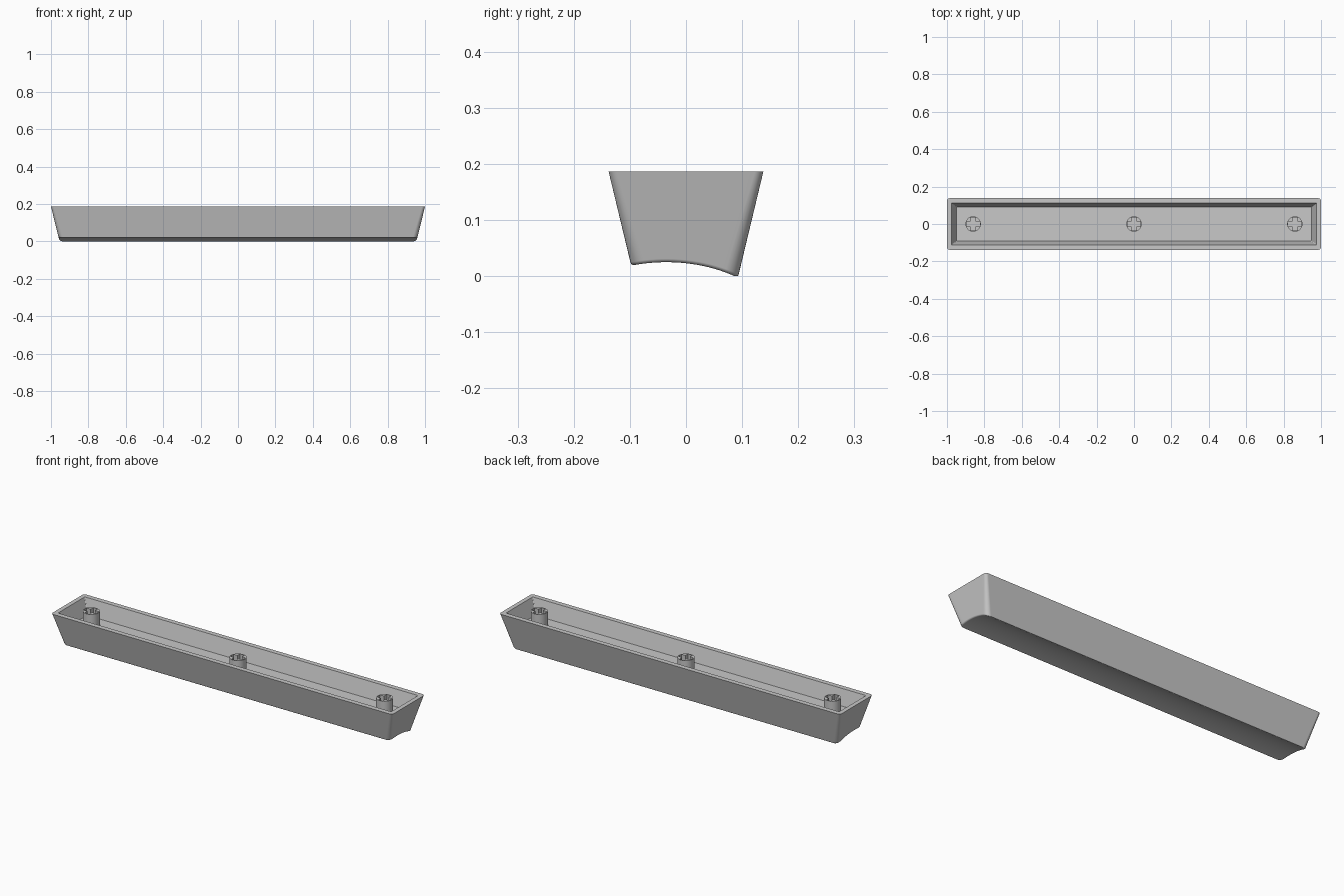
import bpy, bmesh
from math import sin, cos, pi

cube = bpy.data.objects.get("Cube")
if cube:
    bpy.data.objects.remove(cube, do_unlink=True)

grey = bpy.data.materials.new("light grey")
grey.use_nodes = True
grey.diffuse_color = (0.58, 0.58, 0.58, 1)
grey.node_tree.nodes["Principled BSDF"].inputs["Base Color"].default_value = (0.58, 0.58, 0.58, 1)

HEIGHT, FLOOR, FILLET = 0.187, 0.105, 0.006
CORNER, SIDE = 6, 14      # segments per corner and per short side


def half_size(z):
    """Half width and half depth of the tapered outer wall at height z."""
    return 1 - 0.245 * (HEIGHT - z), 0.138 - 0.24 * (HEIGHT - z)


def half_outline(hx, hy, r):
    """Right half of a rounded rectangle, from front to back."""
    front = [(hx - r + r * sin(a), -hy + r - r * cos(a))
             for a in (i * pi / 2 / CORNER for i in range(CORNER + 1))]
    side = [(hx, (hy - r) * (2 * i / SIDE - 1)) for i in range(1, SIDE)]
    back = [(x, -y) for x, y in reversed(front)]
    return front + side + back


def dish(y):
    """Height of the scooped underside."""
    return 0.025 - 1.75 * (y + 0.033) ** 2


def finish(obj):
    obj.data.materials.clear()
    obj.data.materials.append(grey)
    bpy.ops.object.select_all(action='DESELECT')
    obj.select_set(True)
    bpy.context.view_layer.objects.active = obj
    bpy.ops.object.shade_smooth_by_angle(angle=0.6)


# Hollow shell: stacked rings from the scooped underside, over the rim, to the floor
rings = []
for t in (0, pi / 8, pi / 4, 3 * pi / 8, pi / 2):
    inset, lift = FILLET * (1 - sin(t)), FILLET * (1 - cos(t))
    hx, hy = half_size(0)
    ring = []
    for x, y in half_outline(hx - inset, hy - inset, 0.024 - inset):
        z = max(dish(y) + lift, 0)
        wx, wy = half_size(z)
        ring.append((x + wx - hx, y * wy / hy, z))
    rings.append(ring)
rings.append([(x, y, HEIGHT) for x, y in half_outline(*half_size(HEIGHT), 0.015)])
for hx, hy, z in ((0.977, 0.112, HEIGHT), (0.948, 0.091, FLOOR)):
    rings.append([(x, y, z) for x, y in half_outline(hx, hy, 0.004)])

bm = bmesh.new()
loops = []
for ring in rings:
    right = [bm.verts.new(p) for p in ring]
    left = [bm.verts.new((-x, y, z)) for x, y, z in ring]
    loops.append((right, left))
for (r0, l0), (r1, l1) in zip(loops, loops[1:]):
    a, b = r0 + l0[::-1], r1 + l1[::-1]
    for i in range(len(a)):
        j = (i + 1) % len(a)
        bm.faces.new((a[i], a[j], b[j], b[i]))
for right, left in (loops[0], loops[-1]):
    for i in range(len(right) - 1):
        bm.faces.new((right[i], right[i + 1], left[i + 1], left[i]))
bmesh.ops.recalc_face_normals(bm, faces=bm.faces)
mesh = bpy.data.meshes.new("shell")
bm.to_mesh(mesh)
bm.free()
shell = bpy.data.objects.new("shell", mesh)
bpy.context.collection.objects.link(shell)
finish(shell)
weighted = shell.modifiers.new("even_shading", 'WEIGHTED_NORMAL')
weighted.keep_sharp = True

# Round mounting stems with a cross-shaped socket; the outer two stand taller
RADIUS, ARM, SLOT = 0.041, 0.036, 0.013
circle = [(RADIUS * cos(i * pi / 20), RADIUS * sin(i * pi / 20)) for i in range(40)]
cross = []
for c, s in ((1, 0), (0, 1), (-1, 0), (0, -1)):
    for x, y in ((ARM, -SLOT), (ARM, SLOT), (SLOT, SLOT)):
        cross.append((c * x - s * y, s * x + c * y))

for name, x, top in (("right_stem", -0.86, 0.187), ("middle_stem", 0, 0.172),
                     ("left_stem", 0.86, 0.187)):
    curve = bpy.data.curves.new(name, 'CURVE')
    curve.dimensions = '2D'
    curve.fill_mode = 'BOTH'
    curve.extrude = (top - FLOOR) / 2 + 0.002
    for outline in (circle, cross):
        spline = curve.splines.new('POLY')
        spline.points.add(len(outline) - 1)
        for point, (px, py) in zip(spline.points, outline):
            point.co = (px, py, 0, 1)
        spline.use_cyclic_u = True
    stem = bpy.data.objects.new(name, curve)
    stem.location = (x, 0, top - curve.extrude)
    bpy.context.collection.objects.link(stem)
    bpy.ops.object.select_all(action='DESELECT')
    stem.select_set(True)
    bpy.context.view_layer.objects.active = stem
    bpy.ops.object.convert(target='MESH')
    finish(bpy.context.view_layer.objects.active)
